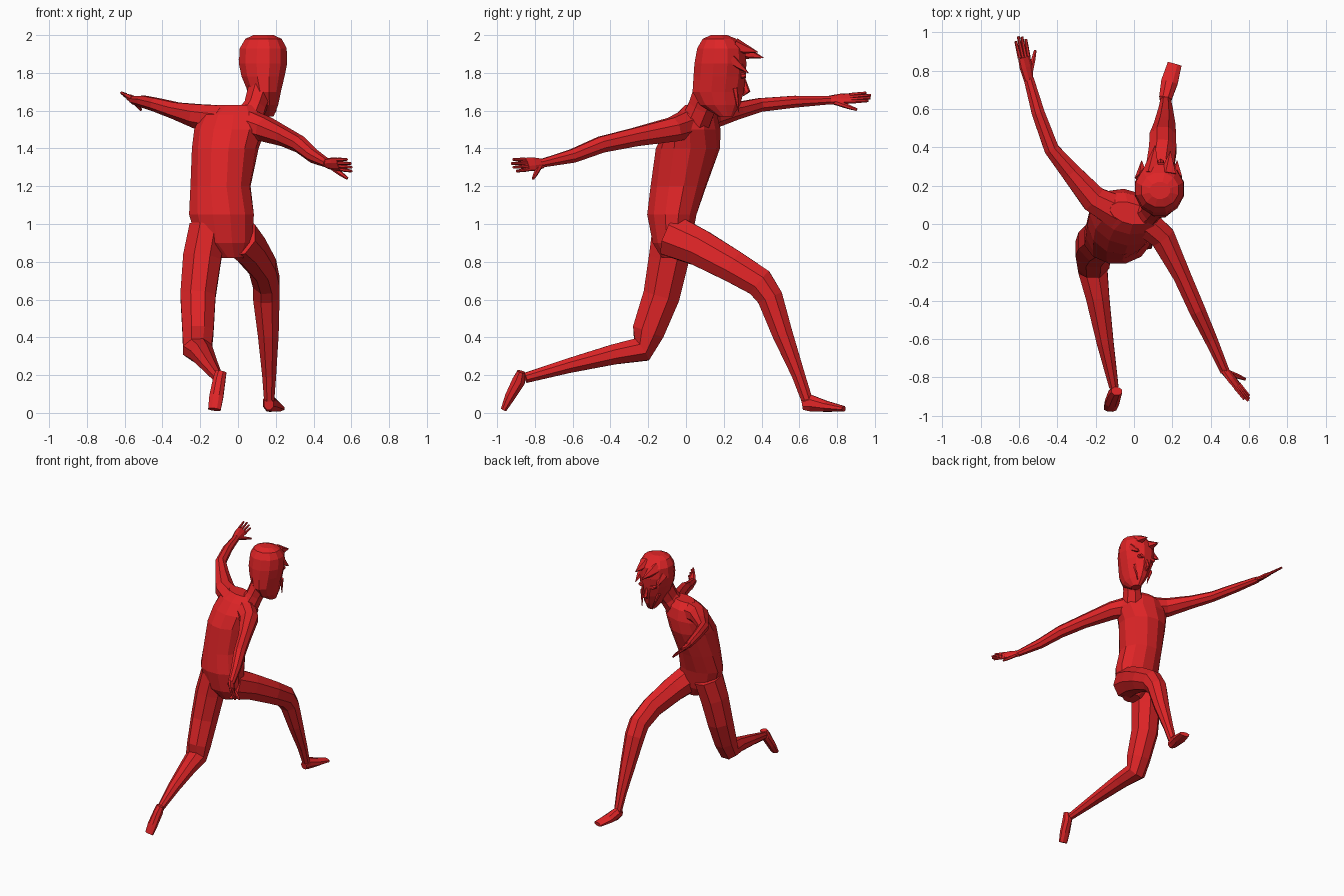
import bpy, bmesh, math
from mathutils import Vector as V

red = bpy.data.materials.new("bright red")
red.diffuse_color = (0.74, 0.018, 0.02, 1)


def loft(name, rings, sides=10):
    """Skin rings given as (centre, u half-axis, v half-axis), capped at both ends."""
    bm = bmesh.new()
    loops = []
    for c, u, v in rings:
        loops.append([bm.verts.new(c + u * math.cos(a) + v * math.sin(a))
                      for a in (2 * math.pi * (i + 0.5) / sides for i in range(sides))])
    for a, b in zip(loops, loops[1:]):
        for i in range(sides):
            j = (i + 1) % sides
            bm.faces.new((a[i], a[j], b[j], b[i]))
    bm.faces.new(loops[0])
    bm.faces.new(loops[-1])
    bmesh.ops.recalc_face_normals(bm, faces=bm.faces)
    me = bpy.data.meshes.new(name)
    bm.to_mesh(me)
    bm.free()
    me.materials.append(red)
    ob = bpy.data.objects.new(name, me)
    bpy.context.collection.objects.link(ob)
    return ob


def stack(name, levels, sides=12):
    """Level rings: z, x min, x max, y min, y max, yaw in degrees."""
    rings = []
    for z, x0, x1, y0, y1, yaw in levels:
        a = math.radians(yaw)
        rings.append((V(((x0 + x1) / 2, (y0 + y1) / 2, z)),
                      V((math.cos(a), math.sin(a), 0)) * (x1 - x0) / 2,
                      V((-math.sin(a), math.cos(a), 0)) * (y1 - y0) / 2))
    return loft(name, rings, sides)


def tube(name, pts, ref, sides=8):
    """Limb along points (x, y, z, radius along ref, radius across)."""
    ps = [V(p[:3]) for p in pts]
    rings = []
    for i, p in enumerate(pts):
        t = (ps[min(i + 1, len(ps) - 1)] - ps[max(i - 1, 0)]).normalized()
        r = V(ref)
        u = (r - t * r.dot(t)).normalized()
        rings.append((ps[i], u * p[3] * 1.05, t.cross(u) * p[4] * 1.05))
    return loft(name, rings, sides)


# torso, leaning forward with twisted shoulders
stack("torso", [
    (0.82, -0.10, 0.03, -0.13, -0.01, 0),
    (0.90, -0.22, 0.08, -0.18, 0.03, 0),
    (1.05, -0.265, 0.09, -0.21, 0.06, 0),
    (1.20, -0.255, 0.07, -0.19, 0.11, -4),
    (1.40, -0.245, 0.11, -0.16, 0.18, -10),
    (1.50, -0.235, 0.15, -0.11, 0.18, -16),
    (1.58, -0.20, 0.13, -0.05, 0.16, -16),
    (1.63, -0.13, 0.09, 0.00, 0.11, -16)])

# neck and head
tube("neck", [(0.05, 0.05, 1.54, 0.08, 0.08), (0.09, 0.085, 1.62, 0.06, 0.075),
              (0.13, 0.14, 1.74, 0.07, 0.09)], (1, 0, 0))
stack("head", [
    (1.57, 0.125, 0.19, 0.17, 0.25, 0),
    (1.63, 0.085, 0.215, 0.07, 0.29, 0),
    (1.70, 0.05, 0.23, 0.03, 0.31, 0),
    (1.78, 0.015, 0.25, 0.035, 0.32, 0),
    (1.85, 0.0, 0.265, 0.04, 0.325, 0),
    (1.93, 0.005, 0.262, 0.055, 0.315, 0),
    (1.98, 0.035, 0.235, 0.085, 0.27, 0),
    (2.00, 0.08, 0.19, 0.13, 0.22, 0)])

# fringe spikes over the forehead, thin locks beside the face
for k, (base, tip, r) in enumerate([
        ((0.09, 0.26, 1.92), (0.11, 0.41, 1.88), 0.05),
        ((0.18, 0.26, 1.94), (0.19, 0.38, 1.91), 0.045),
        ((0.04, 0.24, 1.87), (0.04, 0.33, 1.80), 0.035),
        ((0.22, 0.24, 1.87), (0.225, 0.33, 1.80), 0.035),
        ((0.06, 0.26, 1.72), (0.11, 0.28, 1.59), 0.015),
        ((0.21, 0.26, 1.72), (0.20, 0.28, 1.59), 0.015)]):
    tube("hair_spike_%d" % k, [(*base, r, r), (*tip, 0.002, 0.002)], (1, 0, 0), 5)

# nose and eyes
tube("nose", [(0.135, 0.30, 1.78, 0.008, 0.01), (0.14, 0.322, 1.70, 0.018, 0.018),
              (0.14, 0.30, 1.68, 0.008, 0.005)], (1, 0, 0), 6)
for name, x in (("left_eye", 0.085), ("right_eye", 0.185)):
    tube(name, [(x, 0.29, 1.785, 0.026, 0.016), (x, 0.318, 1.785, 0.022, 0.012)], (1, 0, 0))

# arms
tube("left_arm", [
    (-0.08, 0.06, 1.55, 0.08, 0.09), (-0.21, 0.13, 1.57, 0.066, 0.072),
    (-0.33, 0.27, 1.60, 0.045, 0.052), (-0.43, 0.39, 1.63, 0.037, 0.04),
    (-0.50, 0.58, 1.648, 0.032, 0.035), (-0.55, 0.76, 1.655, 0.022, 0.027)], (0, 0, 1))
tube("right_arm", [
    (0.02, 0.04, 1.54, 0.08, 0.08), (0.15, -0.07, 1.50, 0.065, 0.068),
    (0.25, -0.27, 1.46, 0.05, 0.048), (0.33, -0.45, 1.42, 0.044, 0.044),
    (0.40, -0.60, 1.36, 0.037, 0.035), (0.475, -0.77, 1.32, 0.022, 0.025)], (0, 0, 1))


def hand(side, wrist, tip, spread, thumb):
    w, t, s = V(wrist), V(tip), V(spread).normalized()
    knuckle = w.lerp(t, 0.52)
    tube(side + "_palm", [(*w, 0.026, 0.02), (*w.lerp(t, 0.3), 0.038, 0.018),
                          (*knuckle, 0.038, 0.013)], s)
    for k, length in enumerate((0.90, 1.0, 0.98, 0.92)):
        off = s * (k - 1.5) * 0.02
        a, b = knuckle + off * 0.95, w.lerp(t, length) + off * 1.15
        tube("%s_finger_%d" % (side, k), [(*a, 0.011, 0.011), (*b, 0.007, 0.007)], s, 6)
    a, b = w.lerp(t, 0.12) + s * 0.015, V(thumb)
    tube(side + "_thumb", [(*a, 0.014, 0.014), (*a.lerp(b, 0.6), 0.012, 0.012),
                           (*b, 0.007, 0.007)], s.cross(t - w), 6)


hand("left", (-0.55, 0.75, 1.655), (-0.595, 0.98, 1.675), (0.75, 0.1, -0.6), (-0.515, 0.905, 1.605))
hand("right", (0.47, -0.76, 1.32), (0.60, -0.92, 1.31), (0.3, 0.3, -0.85), (0.58, -0.81, 1.24))

# legs: right one reaching forward, left one trailing
tube("right_leg", [
    (0.0, -0.08, 0.94, 0.10, 0.115), (0.06, 0.07, 0.875, 0.09, 0.10),
    (0.13, 0.25, 0.775, 0.075, 0.088), (0.15, 0.39, 0.69, 0.073, 0.08),
    (0.15, 0.445, 0.61, 0.072, 0.07), (0.16, 0.51, 0.42, 0.057, 0.056),
    (0.165, 0.595, 0.20, 0.038, 0.036), (0.165, 0.64, 0.07, 0.028, 0.031)], (1, 0, 0))
tube("left_leg", [
    (-0.16, -0.06, 0.98, 0.10, 0.12), (-0.19, -0.09, 0.82, 0.104, 0.11),
    (-0.212, -0.13, 0.62, 0.096, 0.10), (-0.212, -0.20, 0.43, 0.085, 0.088),
    (-0.215, -0.235, 0.335, 0.078, 0.07), (-0.19, -0.38, 0.31, 0.063, 0.055),
    (-0.15, -0.62, 0.25, 0.045, 0.04), (-0.105, -0.85, 0.185, 0.025, 0.028)], (1, 0, 0))

# feet
tube("right_foot", [
    (0.163, 0.615, 0.045, 0.025, 0.03), (0.165, 0.66, 0.052, 0.035, 0.045),
    (0.185, 0.74, 0.035, 0.045, 0.03), (0.212, 0.835, 0.022, 0.038, 0.015)], (1, 0, 0))
tube("left_foot", [
    (-0.09, -0.872, 0.218, 0.03, 0.022), (-0.10, -0.885, 0.17, 0.034, 0.036),
    (-0.115, -0.932, 0.085, 0.038, 0.028), (-0.125, -0.965, 0.018, 0.034, 0.016)], (1, 0, 0))
